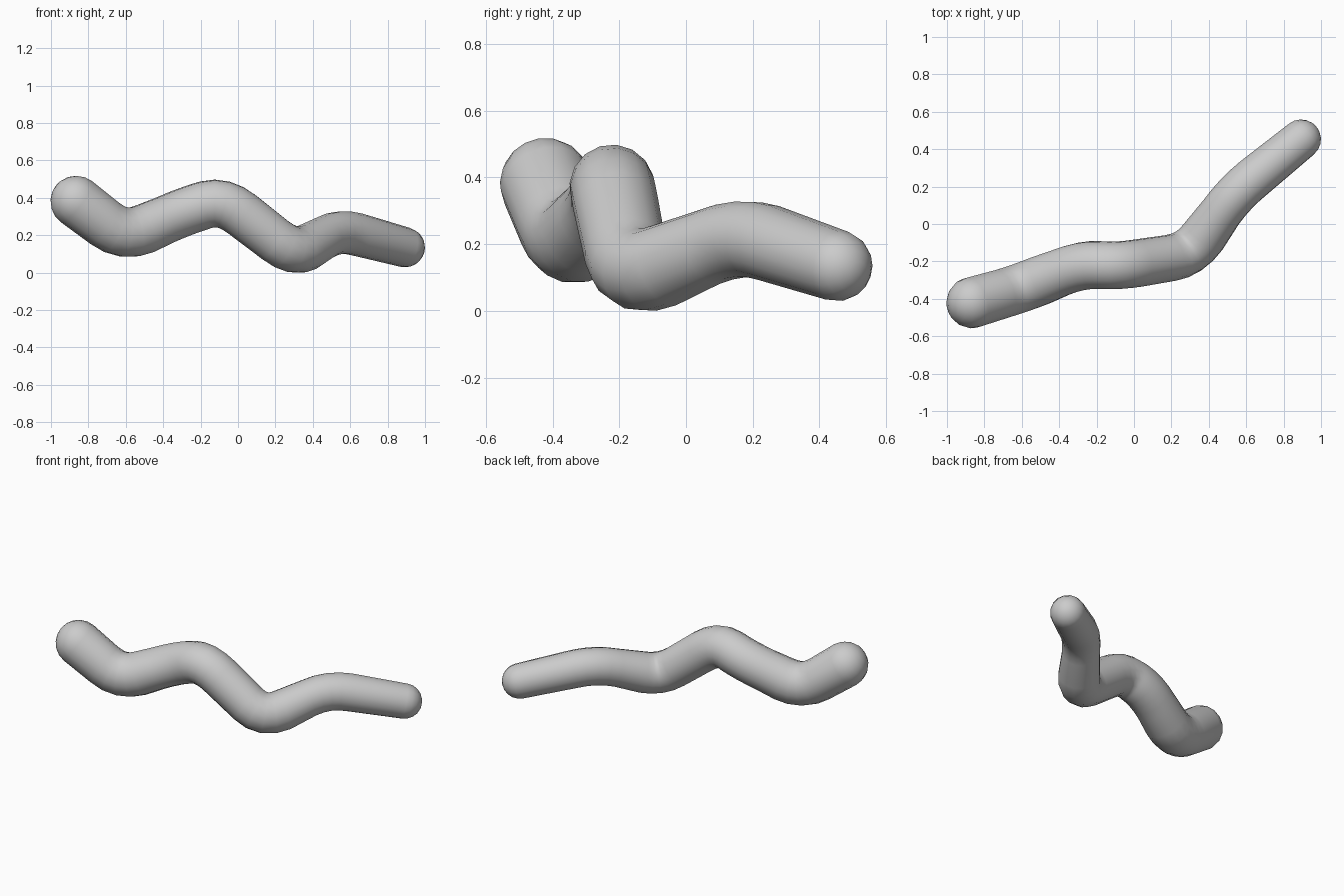
import bpy, bmesh
from math import sin, cos, pi
from mathutils import Vector

if "Cube" in bpy.data.objects:
    bpy.data.objects.remove(bpy.data.objects["Cube"])

SIDES = 16
# Centre line of the body: x, y, z, radius
KEYS = [(-0.865, -0.42, 0.38, 0.138), (-0.61, -0.345, 0.185, 0.134),
        (-0.28, -0.215, 0.33, 0.129), (-0.08, -0.225, 0.39, 0.128),
        (0.30, -0.165, 0.095, 0.125), (0.54, 0.165, 0.23, 0.115),
        (0.893, 0.452, 0.135, 0.107)]
pts = [(Vector(k[:3]), k[3]) for k in KEYS]


def rounded_path(points, cut):
    """Round each corner with a short quadratic arc."""
    out = [points[0]]
    for (a, _), (b, r), (c, _) in zip(points, points[1:], points[2:]):
        p = b + (a - b).normalized() * min(cut, (a - b).length * 0.45)
        q = b + (c - b).normalized() * min(cut, (c - b).length * 0.45)
        for i in range(5):
            t = i / 4
            out.append((p * (1 - t) ** 2 + b * 2 * t * (1 - t) + q * t * t, r))
    return out + [points[-1]]


path = rounded_path(pts, 0.13)
n = len(path)
tangents = []
for i in range(n):
    a, b, c = path[max(i - 1, 0)][0], path[i][0], path[min(i + 1, n - 1)][0]
    tangents.append(((b - a).normalized() + (c - b).normalized()).normalized())

# Rings along the body, with round caps at both ends
rings = []
for k in range(1, 5):
    t = k / 5 * pi / 2
    p, r = path[0]
    rings.append((p - tangents[0] * r * cos(t), r * sin(t), tangents[0]))
rings += [(p, r, t) for (p, r), t in zip(path, tangents)]
for k in range(4, 0, -1):
    t = k / 5 * pi / 2
    p, r = path[-1]
    rings.append((p + tangents[-1] * r * cos(t), r * sin(t), tangents[-1]))

bm = bmesh.new()
side = tangents[0].orthogonal().normalized()
loops = []
for p, r, t in rings:
    side = (side - t * side.dot(t)).normalized()
    up = t.cross(side)
    loops.append([bm.verts.new(p + (side * cos(2 * pi * j / SIDES) + up * sin(2 * pi * j / SIDES)) * r)
                  for j in range(SIDES)])
for a, b in zip(loops, loops[1:]):
    for j in range(SIDES):
        m = (j + 1) % SIDES
        bm.faces.new((a[j], a[m], b[m], b[j]))
for loop, (p, r), t in ((loops[0], path[0], -tangents[0]), (loops[-1], path[-1], tangents[-1])):
    tip = bm.verts.new(p + t * r)
    for j in range(SIDES):
        bm.faces.new((loop[j], loop[(j + 1) % SIDES], tip))
bmesh.ops.recalc_face_normals(bm, faces=bm.faces)
for f in bm.faces:
    f.smooth = True

# Wavy tapered body
mesh = bpy.data.meshes.new("wavy_body")
bm.to_mesh(mesh)
bm.free()
body = bpy.data.objects.new("wavy_body", mesh)
bpy.context.collection.objects.link(body)
body.location.z = -min(v.co.z for v in mesh.vertices)
